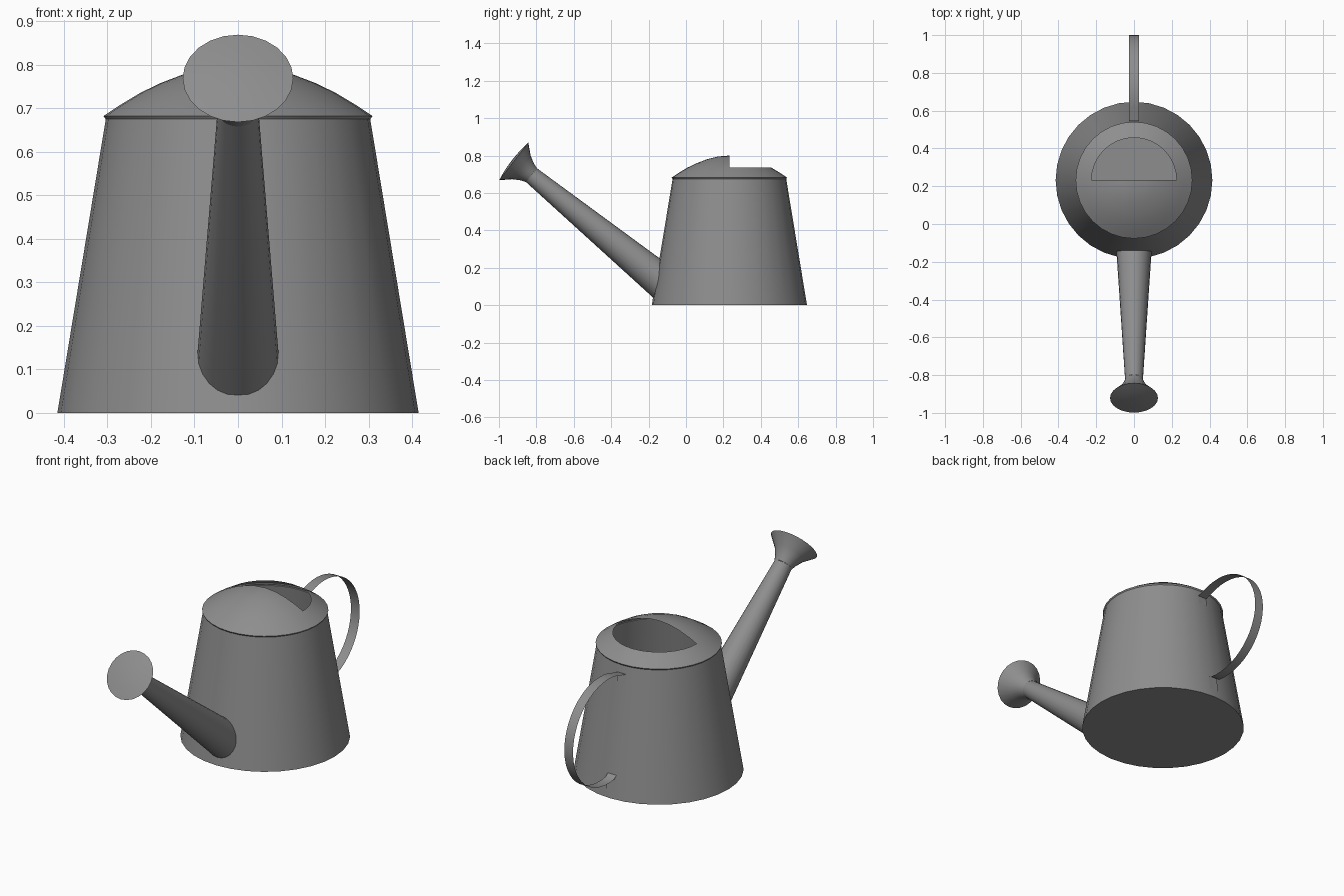
import bpy
import bmesh
import math
from mathutils import Vector

cube = bpy.data.objects.get("Cube")
if cube:
    bpy.data.objects.remove(cube, do_unlink=True)

metal = bpy.data.materials.new("grey metal")
metal.use_nodes = True
grey = (0.27, 0.27, 0.27, 1)
metal.diffuse_color = grey
metal.node_tree.nodes["Principled BSDF"].inputs["Base Color"].default_value = grey

CY = 0.232           # body axis
BASE_R, TOP_R, TOP_Z = 0.415, 0.303, 0.68


def body_radius(z):
    return BASE_R + (TOP_R - BASE_R) * z / TOP_Z


def finish(name, bm, angle=40):
    mesh = bpy.data.meshes.new(name)
    bm.to_mesh(mesh)
    bm.free()
    mesh.materials.append(metal)
    obj = bpy.data.objects.new(name, mesh)
    bpy.context.collection.objects.link(obj)
    bpy.ops.object.select_all(action='DESELECT')
    obj.select_set(True)
    bpy.context.view_layer.objects.active = obj
    bpy.ops.object.shade_smooth_by_angle(angle=math.radians(angle))
    return obj


def lathe(profile, origin, axis, segments):
    """Revolve (radius, distance) points around an axis; radius 0 closes to a tip."""
    bm = bmesh.new()
    axis = Vector(axis).normalized()
    side = Vector((1, 0, 0))
    up = axis.cross(side)
    rings = []
    for r, d in profile:
        centre = Vector(origin) + axis * d
        if r == 0:
            rings.append([bm.verts.new(centre)] * segments)
            continue
        rings.append([bm.verts.new(centre + r * (side * math.cos(a) + up * math.sin(a)))
                      for a in (math.tau * i / segments for i in range(segments))])
    for low, high in zip(rings, rings[1:]):
        for i in range(segments):
            j = (i + 1) % segments
            corners = dict.fromkeys((low[i], low[j], high[j], high[i]))
            bm.faces.new(list(corners))
    return bm, rings


# Tapered body with a floor
bm, _ = lathe([(0, 0), (BASE_R, 0), (TOP_R, TOP_Z)], (0, CY, 0), (0, 0, 1), 32)
finish("body", bm)

# Domed lid with the rear half of its crown cut away
OPENING = 0.225
bm, _ = lathe([(0.302, 0.672), (0.309, 0.682), (0.27, 0.708), (OPENING, 0.735),
               (0.18, 0.757), (0.12, 0.78), (0.06, 0.795), (0, 0.8)],
              (0, CY, 0), (0, 0, 1), 32)
cut = []
for f in bm.faces:
    c = f.calc_center_median()
    if c.y > CY and math.hypot(c.x, c.y - CY) < OPENING - 0.01:
        cut.append(f)
bmesh.ops.delete(bm, geom=cut, context='FACES')
finish("lid", bm)

# Spout, its lower rim fitted to the body wall
neck = Vector((0, -0.826, 0.695))
down = Vector((0, 0.774, -0.633)).normalized()
bm, rings = lathe([(0.093, 0.88), (0.047, 0)], neck, down, 24)
for low, high in zip(*rings):
    ray = (low.co - high.co).normalized()
    p = high.co.copy()
    while math.hypot(p.x, p.y - CY) > body_radius(p.z) - 0.004 and p.z > 0.01:
        p += ray * 0.003
    low.co = p
bmesh.ops.recalc_face_normals(bm, faces=bm.faces)
finish("spout", bm)

# Flared rose with a slightly bulging face
bm, _ = lathe([(0.047, 0), (0.058, 0.03), (0.08, 0.068), (0.127, 0.12),
               (0.07, 0.129), (0, 0.132)], neck, (0, -0.79, 0.613), 24)
finish("rose", bm)

# Thin strap handle: tab, loop, tab
HALF = 0.026
top_z, low_z = 0.636, 0.112


def on_body(z):
    return (CY + body_radius(z) + 0.003, z)


path = [on_body(top_z - 0.045), on_body(top_z)]
start, stop, steps = math.radians(112), math.radians(-100), 28
for i in range(steps + 1):
    a = start + (stop - start) * i / steps
    path.append((0.7 + 0.3 * math.cos(a), 0.387 + 0.281 * math.sin(a)))
path += [on_body(low_z + 0.012), on_body(low_z - 0.07)]
bm = bmesh.new()
pairs = [[bm.verts.new((x, y, z)) for x in (-HALF, HALF)] for y, z in path]
for a, b in zip(pairs, pairs[1:]):
    bm.faces.new((a[0], a[1], b[1], b[0]))
finish("handle", bm)
